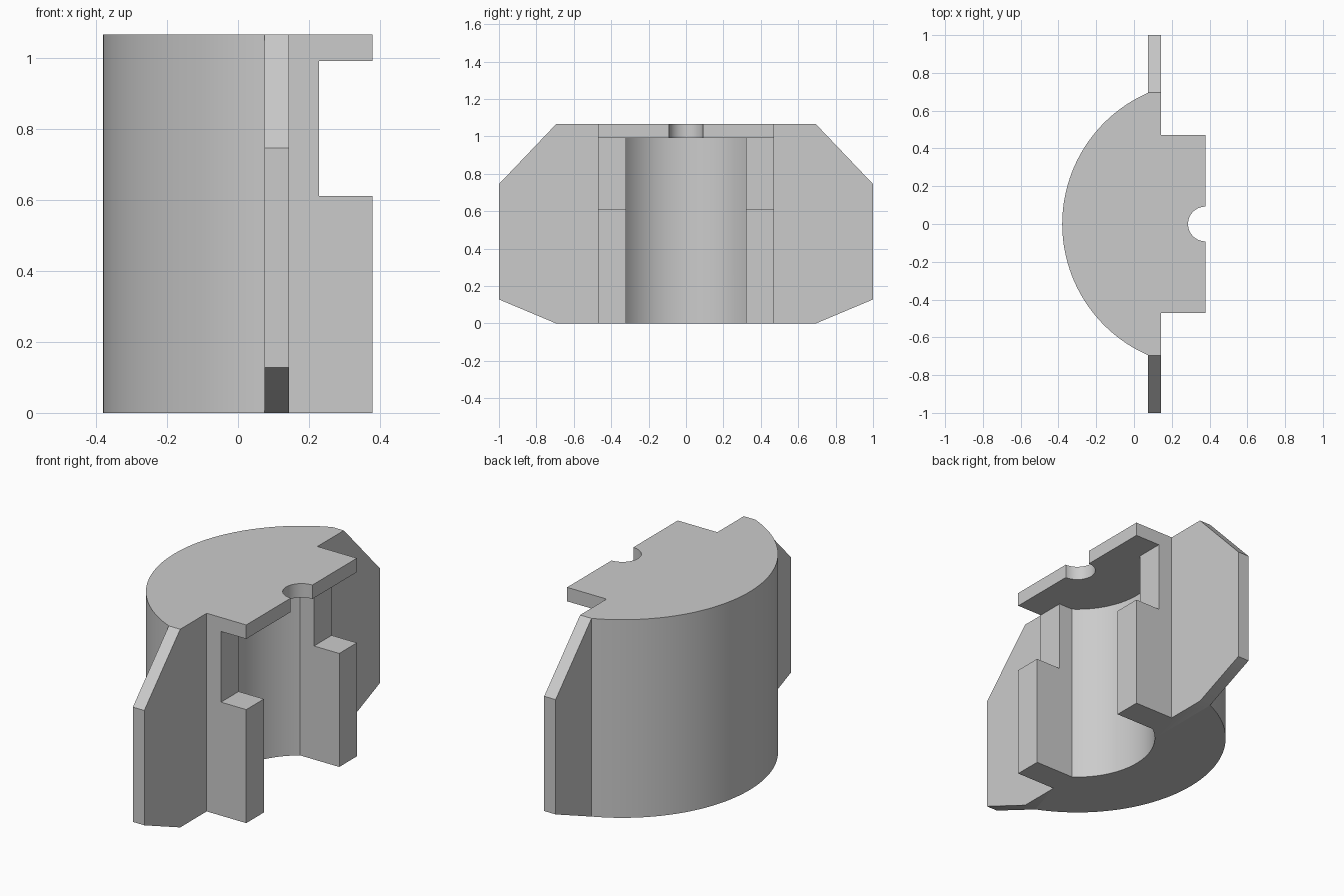
import bpy, bmesh, math
from mathutils import Vector

cube = bpy.data.objects.get("Cube")
if cube:
    bpy.data.objects.remove(cube, do_unlink=True)

HEIGHT = 1.065
FACE_X = 0.378      # flat face of the part, also the centre of every arc
PLATE_X = 0.143     # face of the wing plate
CEILING = 0.99      # underside of the top lip

grey = bpy.data.materials.new("plain grey")
grey.use_nodes = True
grey.diffuse_color = (0.6, 0.6, 0.6, 1)
grey.node_tree.nodes["Principled BSDF"].inputs["Base Color"].default_value = (0.6, 0.6, 0.6, 1)


def prism(name, outline, direction):
    """Extrude a closed outline of 3D points along a direction."""
    bm = bmesh.new()
    face = bm.faces.new([bm.verts.new(p) for p in outline])
    grown = bmesh.ops.extrude_face_region(bm, geom=[face])["geom"]
    moved = [v for v in grown if isinstance(v, bmesh.types.BMVert)]
    bmesh.ops.translate(bm, verts=moved, vec=Vector(direction))
    bmesh.ops.recalc_face_normals(bm, faces=bm.faces)
    mesh = bpy.data.meshes.new(name)
    bm.to_mesh(mesh)
    bm.free()
    mesh.materials.append(grey)
    obj = bpy.data.objects.new(name, mesh)
    bpy.context.collection.objects.link(obj)
    return obj


def upright(name, outline, bottom, top):
    return prism(name, [(x, y, bottom) for x, y in outline], (0, 0, top - bottom))


def arc(radius, half_angle, steps):
    """Arc around the face centre, bulging towards -x, from +y to -y."""
    angles = [math.pi - half_angle + 2 * half_angle * i / steps for i in range(steps + 1)]
    return [(FACE_X + radius * math.cos(a), radius * math.sin(a)) for a in angles]


def combine(target, tool, operation):
    """Apply a boolean and remove the tool object."""
    tool.hide_render = True
    mod = target.modifiers.new(operation, "BOOLEAN")
    mod.object, mod.operation, mod.solver = tool, operation, "EXACT"
    bpy.context.view_layer.objects.active = target
    bpy.ops.object.modifier_apply(modifier=mod.name)
    bpy.data.objects.remove(tool, do_unlink=True)


# Rounded shell with a rectangular block on its flat side
block = 0.47
shell = arc(0.758, math.asin(0.695 / 0.758), 64)
shell += [(PLATE_X, -block), (FACE_X, -block), (FACE_X, block), (PLATE_X, block)]
body = upright("rounded_housing", shell, 0, HEIGHT)

# Wing plate with chamfered corners, running through the shell
half = [(0.695, 0), (1, 0.128), (1, 0.745), (0.695, HEIGHT)]
wings = half + [(-y, z) for y, z in reversed(half)]
plate = prism("wing_plate", [(0.075, y, z) for y, z in wings], (PLATE_X - 0.075, 0, 0))
combine(body, plate, "UNION")

# Round cavity with straight cheeks, open at the bottom
slot = 0.32
cavity = arc(0.396, math.asin(slot / 0.396), 40) + [(0.6, -slot), (0.6, slot)]
combine(body, upright("cavity_cutter", cavity, -0.2, CEILING), "DIFFERENCE")

# Notch across both cheeks under the lip
notch = [(0.228, -0.6), (0.6, -0.6), (0.6, 0.6), (0.228, 0.6)]
combine(body, upright("notch_cutter", notch, 0.61, CEILING), "DIFFERENCE")

# Half-round hole in the lip
hole = arc(0.092, math.pi, 48)[:-1]
combine(body, upright("hole_cutter", hole, 0.9, 1.2), "DIFFERENCE")

# Smooth arcs, sharp edges elsewhere
bpy.ops.object.select_all(action="DESELECT")
body.select_set(True)
bpy.context.view_layer.objects.active = body
bpy.ops.object.shade_smooth_by_angle(angle=math.radians(25))
